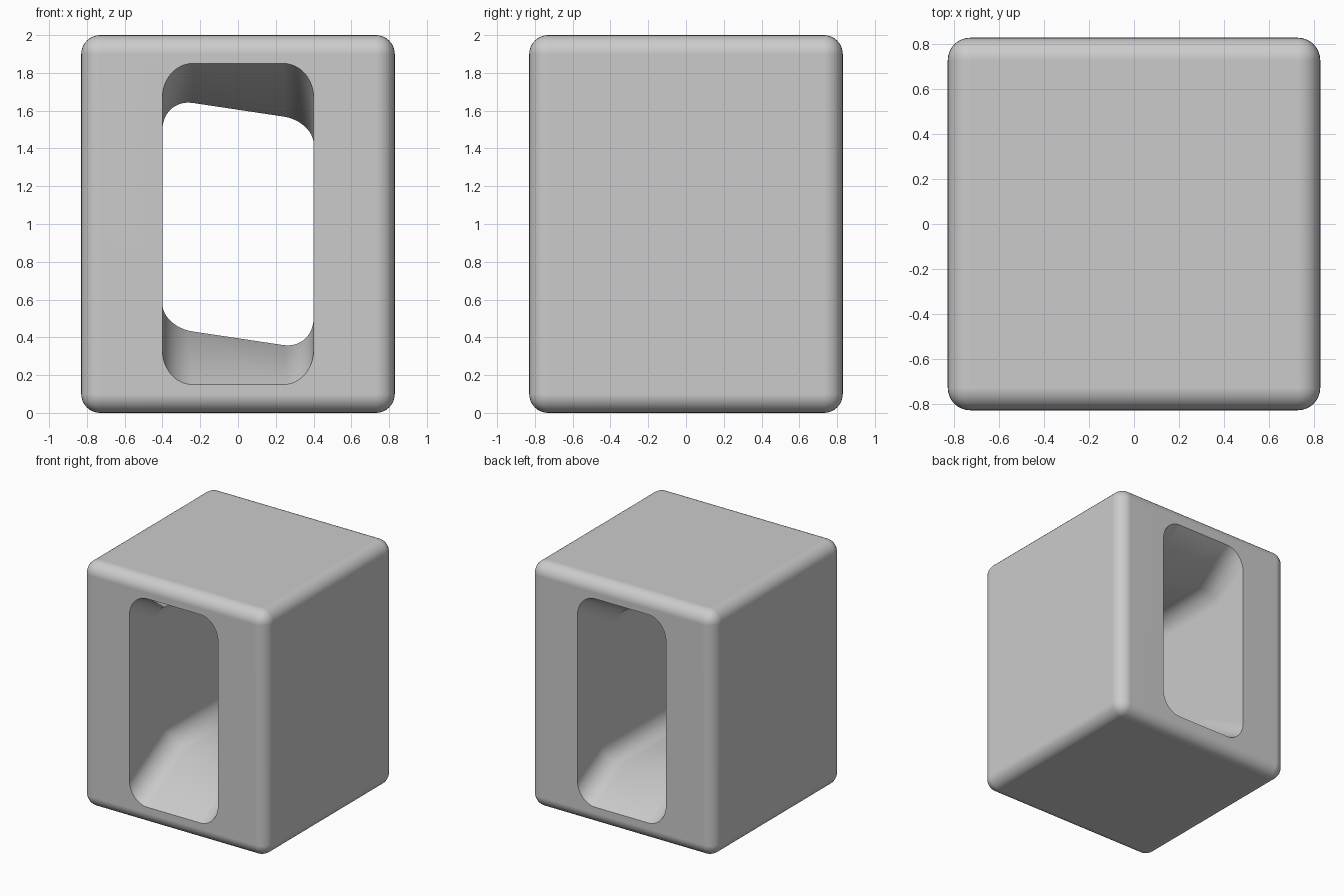
import bpy, bmesh, math

cube = bpy.data.objects.get("Cube")
if cube:
    bpy.data.objects.remove(cube, do_unlink=True)

HALF, HEIGHT, BEVEL = 0.83, 2.0, 0.1
WALL, FILLET = 0.4, 0.16          # passage half width, corner width
RAMP, SILL = 0.55, 0.15           # slope of the flared ends, opening sill
REACH = 0.9                       # cutter runs past both faces

grey = bpy.data.materials.new("plain grey")
grey.use_nodes = True
grey.diffuse_color = (0.6, 0.6, 0.6, 1)
grey.node_tree.nodes["Principled BSDF"].inputs["Base Color"].default_value = (0.6, 0.6, 0.6, 1)


def add_object(name, bm):
    bmesh.ops.recalc_face_normals(bm, faces=bm.faces)
    mesh = bpy.data.meshes.new(name)
    bm.to_mesh(mesh)
    bm.free()
    mesh.materials.append(grey)
    obj = bpy.data.objects.new(name, mesh)
    bpy.context.collection.objects.link(obj)
    return obj


# Rounded outer block
bm = bmesh.new()
bmesh.ops.create_cube(bm, size=1)
for v in bm.verts:
    v.co = (v.co.x * 2 * HALF, v.co.y * 2 * HALF, (v.co.z + 0.5) * HEIGHT)
bmesh.ops.bevel(bm, geom=bm.edges[:], offset=BEVEL, segments=8, profile=0.5, affect='EDGES')
block = add_object("block", bm)


# Passage: tilted floor in the middle, ramps down to the sill at both ends
def floor_column(x, rise):
    flare = SILL + 0.18 * rise
    throat = 0.395 - 0.15 * x + (0.12 if x < 0 else 0.165) * rise
    run = (throat - flare) / RAMP
    end = flare - RAMP * (REACH - HALF)
    return [(-REACH, end), (run - HALF, throat), (HALF - run, throat), (REACH, end)]


STEPS = 12
corner = [(WALL - FILLET + FILLET * math.sin(a), 1 - math.cos(a))
          for a in (math.pi / 2 * i / STEPS for i in range(STEPS + 1))]
floor = [(-x, r) for x, r in reversed(corner)] + corner

bm = bmesh.new()
columns = []
for turn in (1, -1):              # ceiling is the floor turned half a circle
    for x, rise in floor:
        columns.append([bm.verts.new((turn * x, y, 1 + turn * (z - 1)))
                        for y, z in floor_column(x, rise)])
for a, b in zip(columns, columns[1:] + columns[:1]):
    for j in range(3):
        bm.faces.new((a[j], b[j], b[j + 1], a[j + 1]))
for j in (0, 3):
    bm.faces.new([c[j] for c in columns])
cutter = add_object("passage_cutter", bm)
cutter.hide_render = True

# Cut the passage through the block
cut = block.modifiers.new("passage", 'BOOLEAN')
cut.operation = 'DIFFERENCE'
cut.solver = 'EXACT'
cut.object = cutter
bpy.context.view_layer.objects.active = block
block.select_set(True)
bpy.ops.object.modifier_apply(modifier=cut.name)
bpy.data.objects.remove(cutter, do_unlink=True)

# Smooth shading with crisp openings and flat large faces
bpy.ops.object.shade_smooth_by_angle(angle=math.radians(35))
weighted = block.modifiers.new("flat faces", 'WEIGHTED_NORMAL')
weighted.keep_sharp = True
